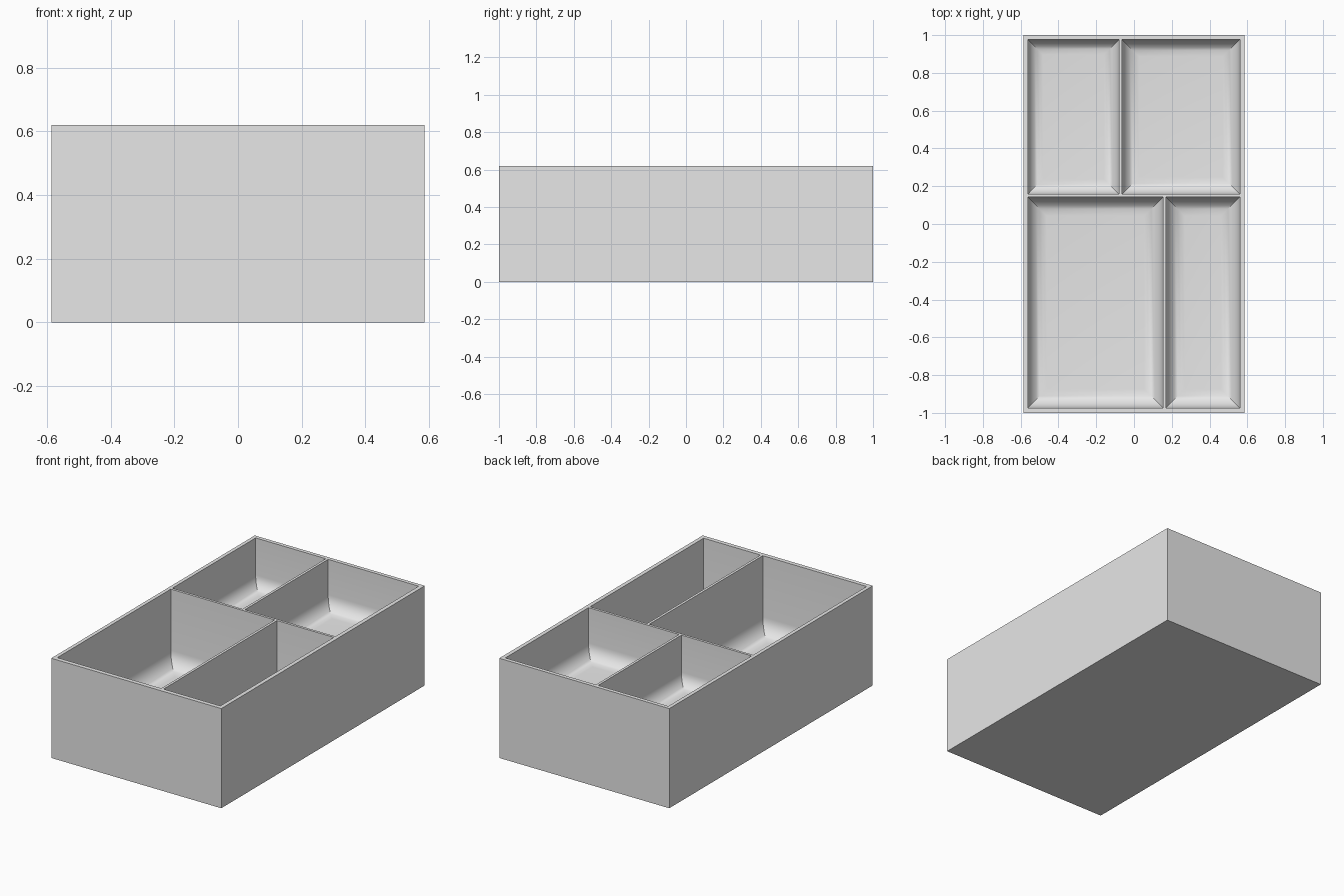
import bpy, bmesh, math

old = bpy.data.objects.get("Cube")
if old:
    bpy.data.objects.remove(old, do_unlink=True)

WIDTH, LENGTH, HEIGHT = 1.17, 2.0, 0.62
STEPS = 8

# Single plain grey finish
grey = bpy.data.materials.new("plain_grey")
grey.use_nodes = True
grey.diffuse_color = (0.8, 0.8, 0.8, 1)
grey.node_tree.nodes["Principled BSDF"].inputs["Base Color"].default_value = (0.8, 0.8, 0.8, 1)


def make_object(name, bm):
    bmesh.ops.recalc_face_normals(bm, faces=bm.faces)
    mesh = bpy.data.meshes.new(name)
    bm.to_mesh(mesh)
    bm.free()
    mesh.materials.append(grey)
    obj = bpy.data.objects.new(name, mesh)
    bpy.context.collection.objects.link(obj)
    return obj


def rounded_pocket(name, x0, x1, y0, y1, floor, radius):
    """Rectangular plug whose lower edges curve into a flat floor."""
    profile = [(0, HEIGHT + 0.1)]
    for i in range(STEPS + 1):
        a = i / STEPS * math.pi / 2
        profile.append((radius * (1 - math.cos(a)), floor + radius * (1 - math.sin(a))))
    bm = bmesh.new()
    rings = []
    for d, z in profile:
        corners = ((x0 + d, y0 + d), (x1 - d, y0 + d), (x1 - d, y1 - d), (x0 + d, y1 - d))
        rings.append([bm.verts.new((x, y, z)) for x, y in corners])
    for a, b in zip(rings, rings[1:]):
        for i in range(4):
            j = (i + 1) % 4
            bm.faces.new((a[i], a[j], b[j], b[i]))
    bm.faces.new(rings[0])
    bm.faces.new(rings[-1])
    return make_object(name, bm)


# Solid outer block
bm = bmesh.new()
bmesh.ops.create_cube(bm, size=1)
for v in bm.verts:
    v.co = (v.co.x * WIDTH, v.co.y * LENGTH, (v.co.z + 0.5) * HEIGHT)
tray = make_object("divided_tray", bm)

# Four compartments: shallow pair at the back, deep pair at the front
pockets = [
    ("back_small_pocket", -0.562, -0.079, 0.158, 0.976, 0.31, 0.08),
    ("back_large_pocket", -0.063, 0.560, 0.158, 0.976, 0.31, 0.09),
    ("front_large_pocket", -0.562, 0.153, -0.973, 0.142, 0.14, 0.10),
    ("front_small_pocket", 0.169, 0.560, -0.973, 0.142, 0.14, 0.10),
]
bpy.ops.object.select_all(action="DESELECT")
bpy.context.view_layer.objects.active = tray
tray.select_set(True)
for spec in pockets:
    cutter = rounded_pocket(*spec)
    cutter.hide_render = True
    mod = tray.modifiers.new(spec[0], "BOOLEAN")
    mod.operation = "DIFFERENCE"
    mod.solver = "EXACT"
    mod.object = cutter
    bpy.ops.object.modifier_apply(modifier=mod.name)
    bpy.data.objects.remove(cutter, do_unlink=True)

# Soft floor curves, crisp rims and corners
bpy.ops.object.shade_smooth_by_angle(angle=math.radians(30))
